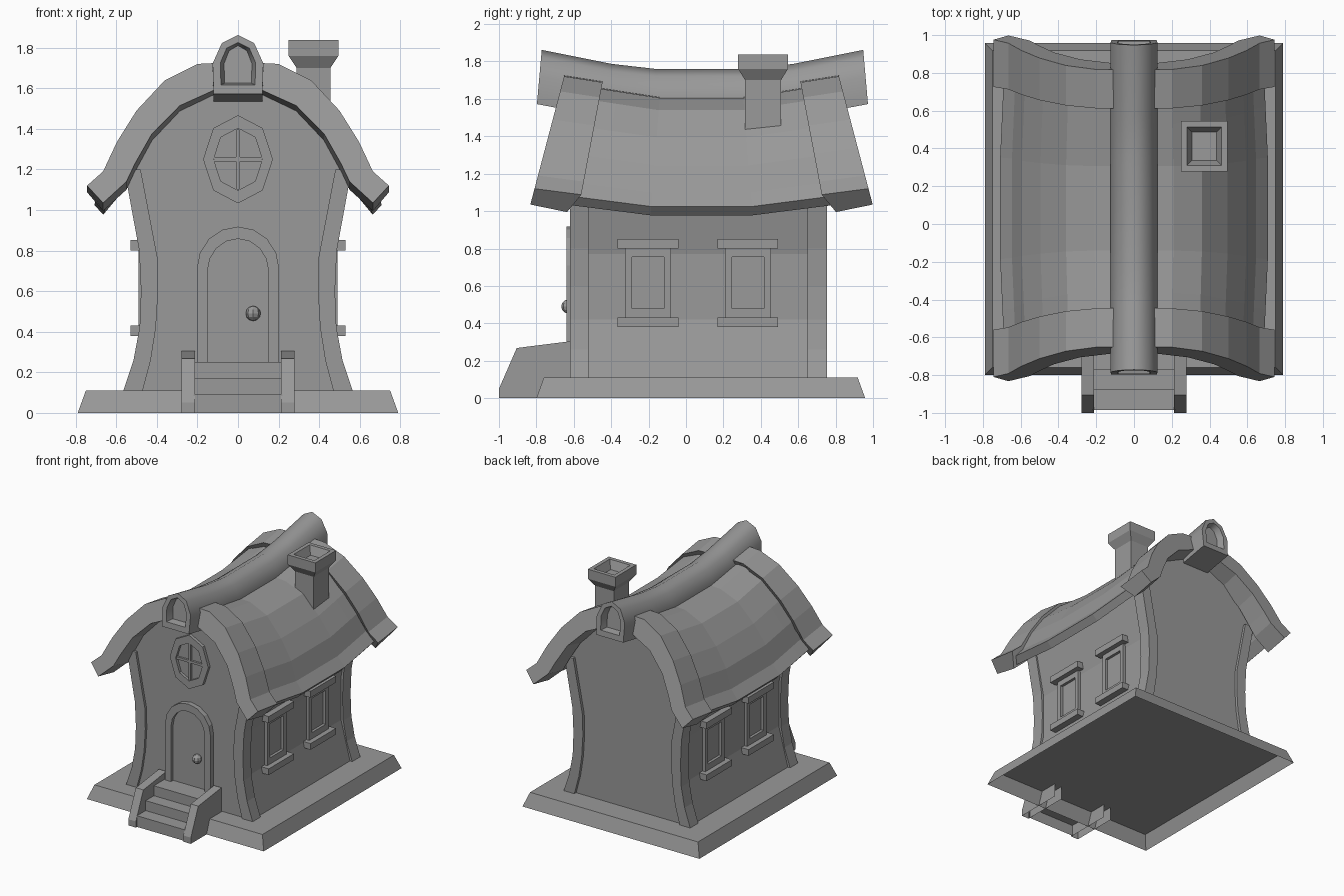
import bpy, bmesh
from math import sin, cos, pi, radians

if "Cube" in bpy.data.objects:
    bpy.data.objects.remove(bpy.data.objects["Cube"])

CY = 0.083  # middle of the roof along y
STONE = bpy.data.materials.new("dark_grey")
STONE.diffuse_color = (0.32, 0.32, 0.32, 1)
STONE.use_nodes = True
STONE.node_tree.nodes["Principled BSDF"].inputs["Base Color"].default_value = STONE.diffuse_color


def make(name, rings, first=True, last=True, skip=()):
    """Skin a series of equal closed rings into one flat-shaded object."""
    bm = bmesh.new()
    rv = [[bm.verts.new(p) for p in r] for r in rings]
    n = len(rv[0])
    for a, b in zip(rv, rv[1:]):
        for i in range(n):
            j = (i + 1) % n
            if i not in skip:
                bm.faces.new((a[i], a[j], b[j], b[i]))
    if first:
        bm.faces.new(rv[0])
    if last:
        bm.faces.new(rv[-1])
    bmesh.ops.recalc_face_normals(bm, faces=bm.faces)
    me = bpy.data.meshes.new(name)
    bm.to_mesh(me)
    bm.free()
    me.materials.append(STONE)
    ob = bpy.data.objects.new(name, me)
    bpy.context.collection.objects.link(ob)
    return ob


def sym(half):
    """Mirror a half profile that starts on x = 0."""
    return [(-x, z) for x, z in reversed(half[1:])] + list(half)


def mirror(pts):
    """Close a half profile (right side, bottom to top) without centre points."""
    return list(pts) + [(-x, z) for x, z in reversed(pts)]


def xz(prof, y):
    return [(x, y, z) for x, z in prof]


def yz(prof, x):
    return [(x, y, z) for y, z in prof]


def rect(cx, cy, hx, hy, z):
    return [(cx + a * hx, cy + b * hy, z) for a, b in ((-1, -1), (1, -1), (1, 1), (-1, 1))]


def box(name, x0, x1, y0, y1, z0, z1):
    cx, cy, hx, hy = (x0 + x1) / 2, (y0 + y1) / 2, (x1 - x0) / 2, (y1 - y0) / 2
    return make(name, [rect(cx, cy, hx, hy, z) for z in (z0, z1)])


def sag(u):
    return -0.115 * (1 - max(min(abs(u), 1), 0.3))


def roof_ring(prof, u):
    """Roof section at u (-1 front, 1 back): leaning, sagging and bulging."""
    k = 1 + 0.06 * (1 - abs(u))
    return [(x * k, CY + u * (0.735 + 0.263 * (1.72 - z)), z + sag(u)) for x, z in prof]


# foundation slab, hollow and open underneath
make("foundation", [rect(0, 0.079, 0.79, 0.879, 0), rect(0, 0.079, 0.75, 0.839, 0.11)], first=False)

# house body with pinched walls and arched gables
wall = [(0.545, 0.11), (0.465, 0.42), (0.465, 0.77), (0.53, 1.10), (0.545, 1.22)]
arch = [(0.53, 1.30), (0.45, 1.445), (0.33, 1.585), (0.16, 1.645)]
body = mirror(wall + arch)
make("house_body", [[(x, y, z + (sag((y - CY) / 0.85) if z > 1.21 else 0)) for x, z in body]
                    for y in (-0.60, -0.18, 0.34, 0.73)])

# corner posts
post = [(0.565, 0.11), (0.515, 0.26), (0.485, 0.42), (0.478, 0.6), (0.487, 0.8), (0.56, 1.20),
        (0.48, 1.20), (0.398, 0.77), (0.394, 0.6), (0.405, 0.42), (0.43, 0.26), (0.47, 0.11)]
for s in (-1, 1):
    for y0, y1 in ((-0.62, -0.52), (0.65, 0.753)):
        p = [(s * x, z) for x, z in post]
        make("corner_post", [xz(p, y0), xz(p, y1)])

# roof shell
r_out = [(0, 1.695), (0.2, 1.685), (0.345, 1.62), (0.475, 1.475), (0.57, 1.325), (0.62, 1.18), (0.68, 1.105)]
r_in = [(0, 1.64), (0.18, 1.63), (0.315, 1.57), (0.435, 1.435), (0.525, 1.29), (0.575, 1.135), (0.637, 1.058)]
roof = sym(r_out) + sym(r_in)[::-1]
make("roof", [roof_ring(roof, u) for u in (-0.85, -0.6, -0.3, 0.3, 0.6, 0.85)])

# thick gable trims
t_out = [(0, 1.73), (0.2, 1.72), (0.36, 1.64), (0.5, 1.49), (0.596, 1.337), (0.665, 1.19), (0.744, 1.12)]
t_in = [(0, 1.61), (0.12, 1.59), (0.286, 1.515), (0.424, 1.376), (0.507, 1.23), (0.55, 1.14), (0.665, 1.035)]
trim = sym(t_out) + sym(t_in)[::-1]
n = len(trim) // 2
for s in (-1, 1):
    k = [roof_ring(trim, s * u) for u in (0.72, 1.0)]
    # the underside is narrower than the top
    k[0] = [(x / 1.0168, y + (s * 0.06 if i >= n else 0), z - (0.008 if i >= n else 0))
            for i, (x, y, z) in enumerate(k[0])]
    make("gable_trim", k)

# ridge beam with recessed ends
sec = [(-0.12, 0), (-0.125, 0.15), (-0.08, 0.25), (0, 0.29), (0.08, 0.25), (0.125, 0.15), (0.12, 0)]
inner = [(x * 0.7, 0.045 + z * 0.72) for x, z in sec]
floor = [(x * 0.55, 0.06 + z * 0.64) for x, z in sec]


def beam_ring(p, t, z0):
    return [(x, 0.088 + t - (0.1 * z * t if abs(t) > 0.8 else 0), z0 + z) for x, z in p]


mid = [(-0.885, 1.572), (-0.485, 1.497), (-0.25, 1.47), (0.25, 1.47), (0.485, 1.497), (0.885, 1.572)]
rings = [beam_ring(floor, -0.83, 1.565), beam_ring(inner, -0.885, 1.572)]
rings += [beam_ring(sec, t, z) for t, z in mid]
rings += [beam_ring(inner, 0.885, 1.572), beam_ring(floor, 0.83, 1.565)]
beam = make("ridge_beam", rings)
bpy.context.view_layer.objects.active = beam
beam.select_set(True)
bpy.ops.object.shade_smooth_by_angle(angle=radians(60))
beam.select_set(False)

# chimney with flared hollow cap
make("chimney", [rect(0.372, 0.412, hx, hy, z) for hx, hy, z in (
    (0.083, 0.096, 1.35), (0.083, 0.096, 1.70), (0.123, 0.133, 1.76), (0.123, 0.133, 1.837),
    (0.092, 0.102, 1.837), (0.065, 0.075, 1.77))])

# side windows
for s in (-1, 1):
    for cy in (-0.203, 0.331):
        def frame(hy, z0, z1, x):
            return yz([(cy - hy, z0), (cy + hy, z0), (cy + hy, z1), (cy - hy, z1)], s * x)
        make("side_window_frame", [frame(0.123, 0.42, 0.81, 0.45), frame(0.123, 0.42, 0.81, 0.49),
                                   frame(0.086, 0.48, 0.755, 0.49), frame(0.086, 0.48, 0.755, 0.468)])
        for part, z0, z1 in (("window_lintel", 0.80, 0.852), ("window_sill", 0.38, 0.43)):
            x0, x1 = sorted((s * 0.45, s * 0.53))
            box(part, x0, x1, cy - 0.162, cy + 0.162, z0, z1)


# gable window: eight-sided ring with cross bars
def oval(rx, rz, y):
    return [(rx * sin(i * pi / 4), y, 1.25 + rz * cos(i * pi / 4)) for i in range(8)]


make("gable_window_ring", [oval(0.172, 0.217, -0.59), oval(0.172, 0.217, -0.625),
                           oval(0.12, 0.153, -0.625), oval(0.12, 0.153, -0.602)])
box("window_bar_upright", -0.01, 0.01, -0.618, -0.595, 1.10, 1.40)
box("window_bar_cross", -0.118, 0.118, -0.618, -0.595, 1.24, 1.26)


# arched door: frame with recessed leaf
def door_arch(r, z0, z1, z2):
    return [(-r, z0)] + [(-r * cos(i * pi / 8), z1 + (z2 - z1) * sin(i * pi / 8)) for i in range(9)] + [(r, z0)]


d_out = door_arch(0.203, 0.23, 0.71, 0.918)
d_in = door_arch(0.15, 0.25, 0.70, 0.858)
make("door", [xz(d_out, -0.59), xz(d_out, -0.64), xz(d_in, -0.64), xz(d_in, -0.612)])
bpy.ops.mesh.primitive_uv_sphere_add(segments=8, ring_count=6, radius=0.037, location=(0.075, -0.63, 0.49))
bpy.context.object.name = "door_knob"
bpy.context.object.data.materials.append(STONE)

# front steps and side rails, open underneath
steps = [(-0.985, 0), (-0.985, 0.09), (-0.875, 0.09), (-0.875, 0.17), (-0.77, 0.17),
         (-0.77, 0.25), (-0.61, 0.25), (-0.61, 0.11), (-0.76, 0.11), (-0.80, 0)]
make("steps", [yz(steps, -0.22), yz(steps, 0.22)], False, False, skip=(6, 7, 8, 9))
rail = [(-1.0, 0), (-1.0, 0.05), (-0.905, 0.268), (-0.61, 0.305), (-0.61, 0)]
for s in (-1, 1):
    make("step_rail", [yz(rail, s * 0.212), yz(rail, s * 0.279)], skip=(3, 4))
